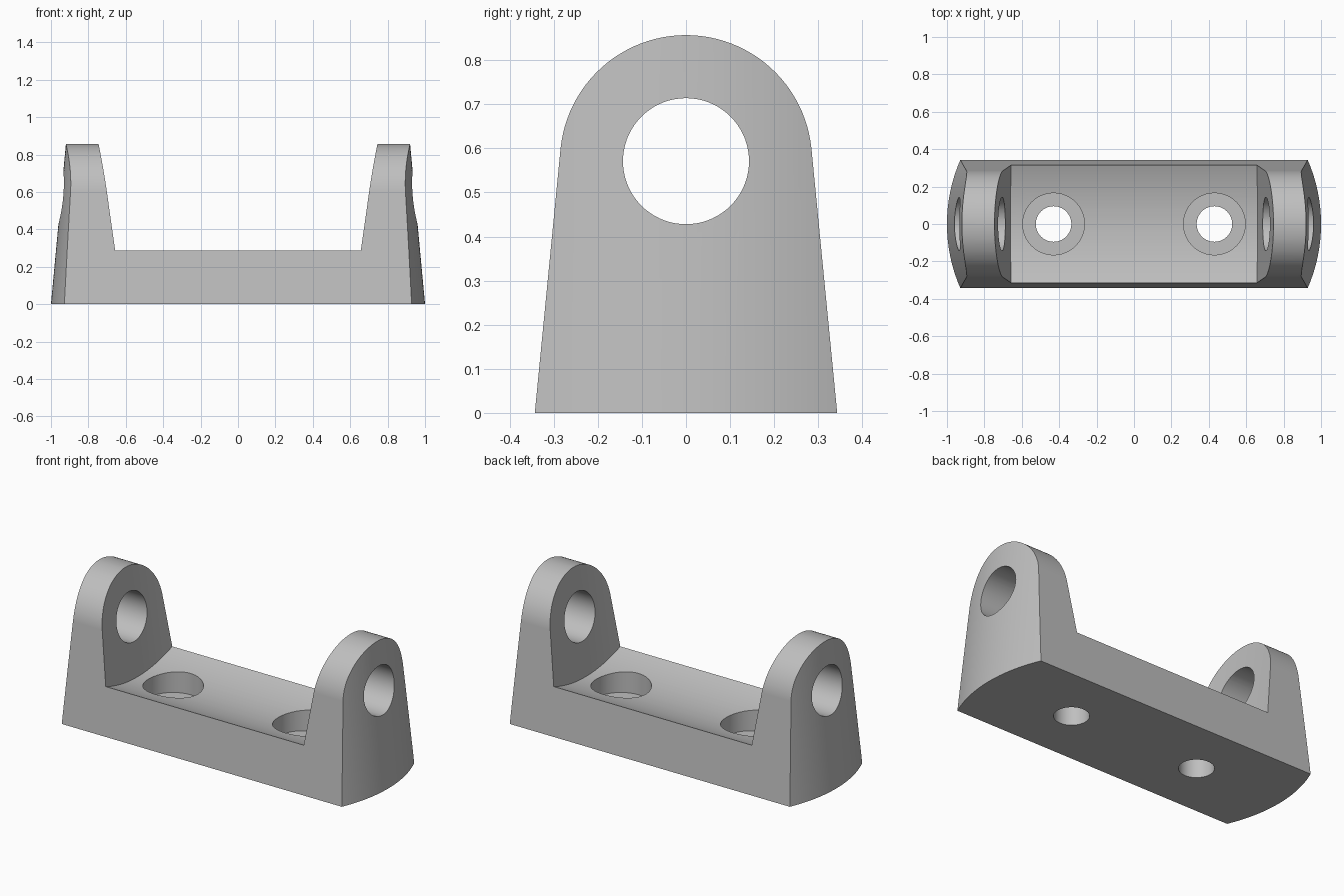
import bpy
import bmesh
from math import sqrt, sin, cos, pi, radians, asin
from mathutils import Matrix

default = bpy.data.objects.get("Cube")
if default:
    bpy.data.objects.remove(default, do_unlink=True)

AXIS_Z = 0.571      # height of the pin hole axis
ROUND_R = 0.286     # rounded lug top
BASE_HALF = 0.343   # half depth at the base
ARC_R = 0.857       # bowed ends and hollow floor

grey = bpy.data.materials.new("plain grey")
grey.use_nodes = True
grey.diffuse_color = (0.52, 0.52, 0.52, 1)
grey.node_tree.nodes["Principled BSDF"].inputs["Base Color"].default_value = (0.52, 0.52, 0.52, 1)


def finish(bm, name):
    bmesh.ops.recalc_face_normals(bm, faces=bm.faces)
    mesh = bpy.data.meshes.new(name)
    bm.to_mesh(mesh)
    bm.free()
    mesh.materials.append(grey)
    obj = bpy.data.objects.new(name, mesh)
    bpy.context.collection.objects.link(obj)
    return obj


def loft(name, sections):
    """Closed solid through matching closed sections."""
    bm = bmesh.new()
    rings = [[bm.verts.new(p) for p in s] for s in sections]
    n = len(rings[0])
    for a, b in zip(rings, rings[1:]):
        for i in range(n):
            j = (i + 1) % n
            bm.faces.new((a[i], a[j], b[j], b[i]))
    bm.faces.new(rings[0])
    bm.faces.new(rings[-1])
    return finish(bm, name)


def cylinder(name, radius, depth, matrix):
    bm = bmesh.new()
    bmesh.ops.create_cone(bm, cap_ends=True, segments=72, radius1=radius,
                          radius2=radius, depth=depth, matrix=matrix)
    return finish(bm, name)


def cut(target, tool, operation="DIFFERENCE"):
    tool.hide_render = True
    mod = target.modifiers.new("cut", "BOOLEAN")
    mod.operation = operation
    mod.solver = "EXACT"
    mod.object = tool
    bpy.context.view_layer.objects.active = target
    bpy.ops.object.modifier_apply(modifier=mod.name)
    bpy.data.objects.remove(tool, do_unlink=True)


def sag(radius, y):
    return radius - sqrt(radius * radius - y * y)


def end_x(y, z):
    """Bowed, leaning outer end."""
    return 1.0 - 0.0933 * z - sag(ARC_R, y)


def wall_x(y, z):
    """Slightly hollow, leaning inner wall of a lug."""
    return 0.746 - 0.135 * (0.857 - z) - sag(4.0, y)


def slab(name, x_at, low, high):
    """Solid built of upright slices, with mirrored ends."""
    sections = []
    for i in range(41):
        y = -0.42 + 0.84 * i / 40
        lo = low(y)
        sections.append([(-x_at(y, lo), y, lo), (x_at(y, lo), y, lo),
                         (x_at(y, high), y, high), (-x_at(y, high), y, high)])
    return loft(name, sections)


# Bracket body: tapered side profile with a round top, run along x
slant = asin(ROUND_R / sqrt(BASE_HALF ** 2 + AXIS_Z ** 2))
tangent = slant - (pi / 2 - asin(BASE_HALF / sqrt(BASE_HALF ** 2 + AXIS_Z ** 2)))
start = -(pi / 2 - slant) + asin(AXIS_Z / sqrt(BASE_HALF ** 2 + AXIS_Z ** 2)) * -1 + (pi - 2 * slant)
start = abs(tangent) if abs(tangent) < 0.3 else 0.098
profile = [(-BASE_HALF, 0), (BASE_HALF, 0)]
for i in range(49):
    a = start + (pi - 2 * start) * i / 48
    profile.append((ROUND_R * cos(a), AXIS_Z + ROUND_R * sin(a)))
bracket = loft("bracket", [[(x, y, z) for y, z in profile] for x in (-1.2, 1.2)])

# Bowed ends
cut(bracket, slab("end_shape", end_x, lambda y: -0.1, 1.0), "INTERSECT")

# Open middle with a hollow floor between the lugs
cut(bracket, slab("middle_cutter", wall_x, lambda y: 0.226 + sag(ARC_R, y), 1.0))

# Pin hole through both lugs
cut(bracket, cylinder("pin_cutter", 0.143, 3,
                      Matrix.Translation((0, 0, AXIS_Z)) @ Matrix.Rotation(pi / 2, 4, "Y")))

# Counterbored screw holes
for x in (-0.43, 0.43):
    cut(bracket, cylinder("counterbore_cutter", 0.165, 0.3, Matrix.Translation((x, 0, 0.264))))
    cut(bracket, cylinder("screw_cutter", 0.095, 1, Matrix.Translation((x, 0, 0))))

# Smooth curves, crisp edges
bpy.ops.object.select_all(action="DESELECT")
bracket.select_set(True)
bpy.context.view_layer.objects.active = bracket
bpy.ops.object.shade_smooth_by_angle(angle=radians(30))
weighted = bracket.modifiers.new("even shading", "WEIGHTED_NORMAL")
weighted.keep_sharp = True
